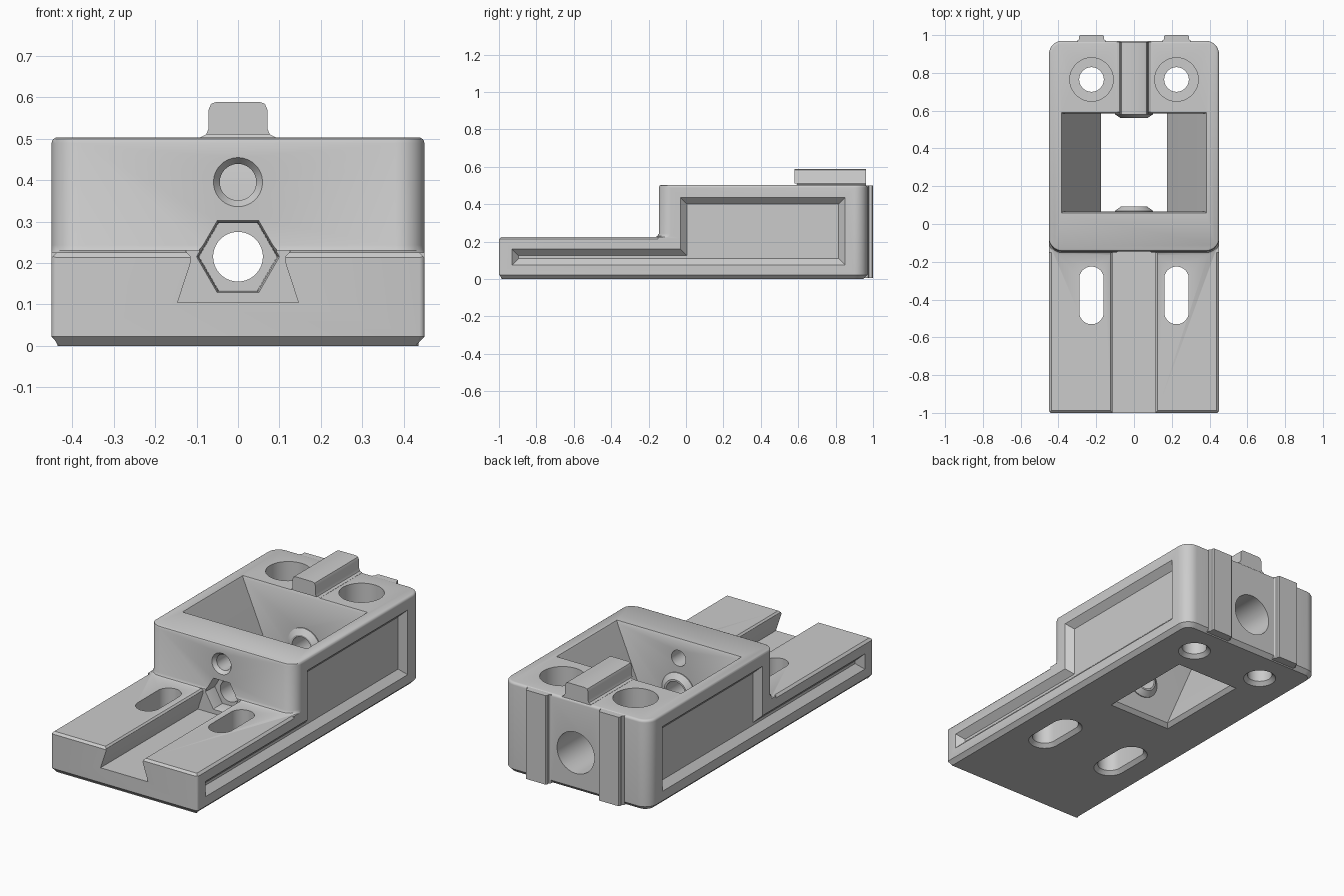
import bpy, bmesh, math
from mathutils import Vector

old = bpy.data.objects.get("Cube")
if old:
    bpy.data.objects.remove(old, do_unlink=True)

grey = bpy.data.materials.new("plain_grey")
grey.use_nodes = True
grey.diffuse_color = (0.6, 0.6, 0.6, 1)
grey.node_tree.nodes["Principled BSDF"].inputs["Base Color"].default_value = (0.6, 0.6, 0.6, 1)

AXES = {
    "x": lambda u, v, w: Vector((w, u, v)),
    "y": lambda u, v, w: Vector((u, w, v)),
    "z": lambda u, v, w: Vector((u, v, w)),
}


def finish(name, bm):
    bmesh.ops.recalc_face_normals(bm, faces=bm.faces)
    mesh = bpy.data.meshes.new(name)
    bm.to_mesh(mesh)
    bm.free()
    mesh.materials.append(grey)
    ob = bpy.data.objects.new(name, mesh)
    bpy.context.collection.objects.link(ob)
    return ob


def loft(name, axis, rings):
    """Solid through (position, outline) rings along one axis."""
    bm = bmesh.new()
    loops = [[bm.verts.new(AXES[axis](u, v, w)) for u, v in pts] for w, pts in rings]
    n = len(loops[0])
    for a, b in zip(loops, loops[1:]):
        for i in range(n):
            j = (i + 1) % n
            bm.faces.new((a[i], a[j], b[j], b[i]))
    bm.faces.new(loops[0])
    bm.faces.new(loops[-1])
    return finish(name, bm)


def circle(u, v, r, n=48, stretch=0):
    """Circle, or a slot when the v direction is stretched."""
    pts = []
    for i in range(n):
        a = 2 * math.pi * (i + 0.5) / n
        s = math.sin(a)
        pts.append((u + r * math.cos(a), v + r * s + math.copysign(stretch, s)))
    return pts


def rect(x, y0, y1):
    return [(-x, y0), (x, y0), (x, y1), (-x, y1)]


def mirrored(half):
    """Close a half outline across the centre line."""
    return half + [(-u, v) for u, v in reversed(half)]


def block(name, x, y0, y1, height):
    """Block with rounded rear corners, softened top and chamfered foot."""
    bm = bmesh.new()
    bmesh.ops.create_cube(bm, size=1)
    for v in bm.verts:
        v.co = Vector((v.co.x * 2 * x, (y0 + y1) / 2 + v.co.y * (y1 - y0), (v.co.z + 0.5) * height))

    def bevel(test, width, n):
        edges = [e for e in bm.edges if test(*[v.co for v in e.verts])]
        bmesh.ops.bevel(bm, geom=edges, offset=width, segments=n, profile=0.5, affect="EDGES")

    bevel(lambda a, b: abs(a.z - b.z) > height / 2 and a.y > 0, 0.07, 8)
    bevel(lambda a, b: abs(a.z - b.z) > height / 2 and a.y < 0, 0.012, 3)
    bevel(lambda a, b: min(a.z, b.z) > height - 1e-4, 0.014, 4)
    bevel(lambda a, b: max(a.z, b.z) < 1e-4, 0.022, 1)
    return finish(name, bm)


def combine(target, tools, operation):
    """Join or cut with each tool, then drop the tools."""
    for tool in tools:
        tool.hide_render = True
        mod = target.modifiers.new(tool.name, "BOOLEAN")
        mod.object, mod.operation, mod.solver = tool, operation, "EXACT"
    bpy.context.view_layer.update()
    graph = bpy.context.evaluated_depsgraph_get()
    mesh = bpy.data.meshes.new_from_object(target.evaluated_get(graph))
    target.modifiers.clear()
    target.data = mesh
    for tool in tools:
        bpy.data.objects.remove(tool, do_unlink=True)


def step_outline(shift):
    """Plan of the space above the front plate, wrapping the rounded housing corners."""
    arc = [(0.38 + 0.0705 * math.sin(a), -0.075 - 0.07 * math.cos(a) + shift)
           for a in (math.radians(90 - 11.25 * k) for k in range(9))]
    return mirrored([(0.5, -1.1), (0.5, -0.07 + shift)] + arc)


# Whole body, lowered at the front to leave the plate, with softened plate edges
body = block("clamp_body", 0.45, -1.0, 0.97, 0.503)
lowering = [loft("front_step", "z", [(z, step_outline(d)) for z, d in (
    (0.225, -0.018), (0.23, -0.007), (0.243, 0), (0.489, 0), (0.499, 0.004), (0.503, 0.013), (0.53, 0.02))])]
lowering.append(loft("plate_front_edge", "x", [
    (x, [(-1.02, 0.193), (-0.968, 0.245), (-1.02, 0.245)]) for x in (-0.6, 0.6)]))
for s in (-1, 1):
    lowering.append(loft("plate_side_edge", "y", [
        (y, [(s * 0.47, 0.193), (s * 0.418, 0.245), (s * 0.47, 0.245)]) for y in (-1.1, -0.15)]))
combine(body, lowering, "DIFFERENCE")

# Raised top rib and rear pads
rib = mirrored([(0.09, 0.47), (0.09, 0.504), (0.077, 0.51), (0.071, 0.524),
                (0.071, 0.57), (0.065, 0.584), (0.052, 0.589)])
adds = [loft("top_rib", "y", [(0.58, rib), (0.963, rib)])]
for s in (-1, 1):
    pad = [(s * 0.225 + u, v) for u, v in mirrored(
        [(0.074, 0.94), (0.074, 0.972), (0.065, 0.978), (0.065, 0.995), (0.06, 1.0)])]
    adds.append(loft("back_pad", "z", [(0.005, pad), (0.5, pad)]))
combine(body, adds, "UNION")


def side_recess(d):
    """Stepped side outline, shrunk inwards by d."""
    lo, hi, step = 0.075 + d, 0.435 - d, 0.16 - d
    front, mid, back = -0.93 + d, -0.03 + d, 0.85 - d
    return [(front, lo), (back, lo), (back, hi), (mid, hi), (mid, step), (front, step)]


# Central tapered window, dovetail channel, slots, bolt holes and side panels
cuts = [loft("window", "z", [
    (-0.01, rect(0.205, 0.035, 0.615)), (0.02, rect(0.176, 0.065, 0.585)),
    (0.49, rect(0.377, 0.065, 0.585)), (0.51, rect(0.387, 0.056, 0.594))])]
channel = mirrored([(0.146, 0.104), (0.113, 0.205), (0.115, 0.216), (0.125, 0.226), (0.125, 0.23)])
cuts.append(loft("channel", "y", [(-1.1, channel), (-0.1445, channel)]))
for s in (-1, 1):
    x = s * 0.225
    cuts.append(loft("slot", "z", [(z, circle(x, -0.378, r, 32, 0.088))
                                   for z, r in ((-0.01, 0.095), (0.02, 0.065), (0.3, 0.065))]))
    cuts.append(loft("bolt_hole", "z", [(z, circle(x, 0.765, r)) for z, r in (
        (-0.01, 0.095), (0.02, 0.065), (0.26, 0.065), (0.261, 0.115), (0.53, 0.115))]))
    cuts.append(loft("side_panel", "x", [(s * 0.415, side_recess(0.035)),
                                         (s * 0.485, side_recess(-0.035))]))
combine(body, cuts, "DIFFERENCE")

# Conical seats inside the window
seats = [loft("seat", "y", [(y, circle(0, 0.215, r)) for y, r in ends])
         for ends in (((0.03, 0.1), (0.07, 0.1), (0.092, 0.07)),
                      ((0.62, 0.1), (0.58, 0.1), (0.56, 0.07)))]
combine(body, seats, "UNION")


def hexagon(r):
    return [(r * math.cos(k * math.pi / 3), 0.215 + r * math.sin(k * math.pi / 3)) for k in range(6)]


# Lengthwise bore, nut pocket, rear bore and small upper hole
bores = [
    loft("main_bore", "y", [(-0.2, circle(0, 0.215, 0.06)), (0.8, circle(0, 0.215, 0.06))]),
    loft("nut_pocket", "y", [(-0.16, hexagon(0.107)), (-0.135, hexagon(0.096)), (-0.07, hexagon(0.094))]),
    loft("rear_bore", "y", [(y, circle(0, 0.215, r)) for y, r in ((0.7, 0.115), (1.05, 0.115))]),
    loft("upper_hole", "y", [(y, circle(0, 0.395, r))
                             for y, r in ((0.15, 0.044), (-0.125, 0.044), (-0.15, 0.063))]),
]
combine(body, bores, "DIFFERENCE")

bpy.ops.object.select_all(action="DESELECT")
body.select_set(True)
bpy.context.view_layer.objects.active = body
bpy.ops.object.shade_smooth_by_angle(angle=math.radians(32))
